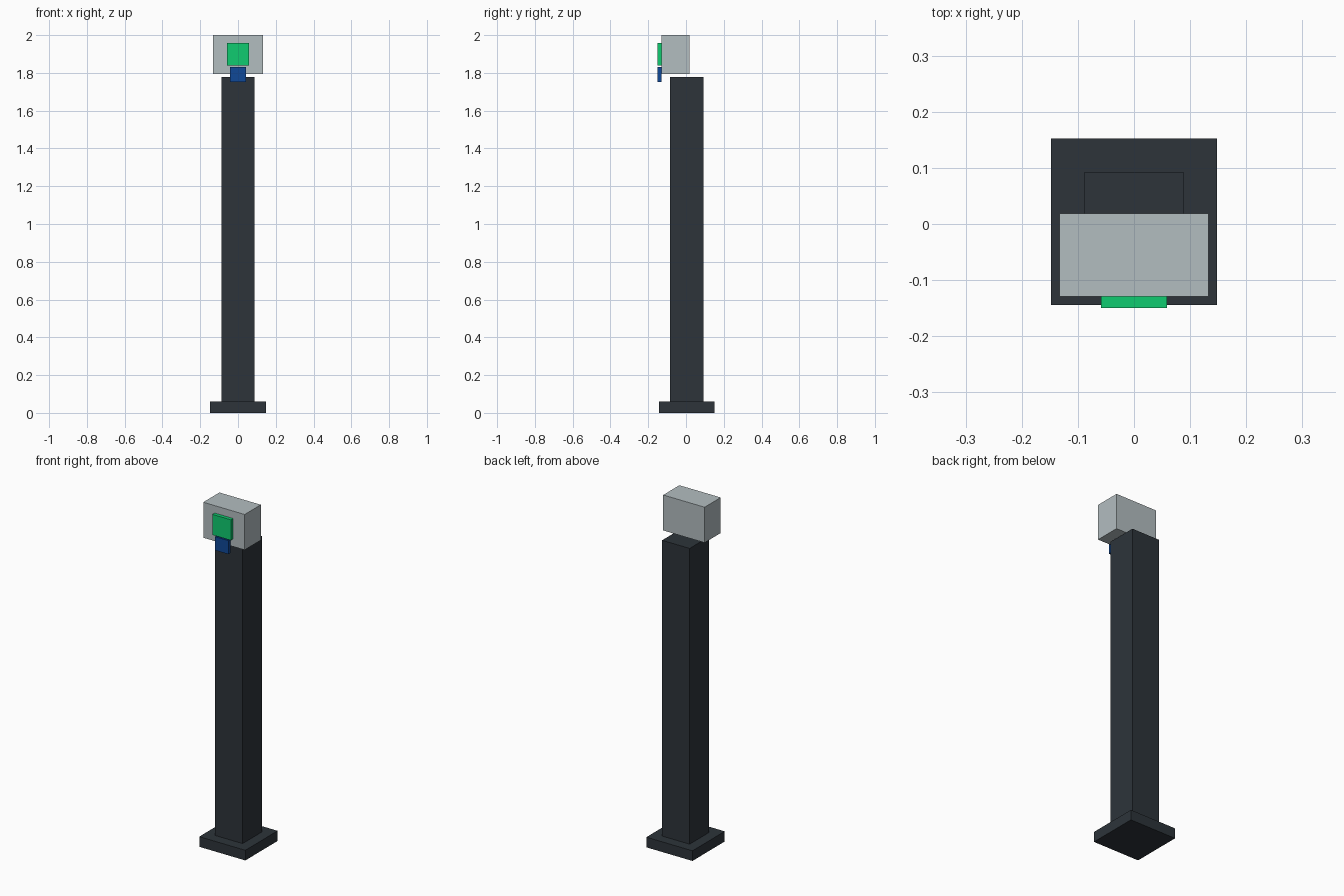
import bpy

if "Cube" in bpy.data.objects:
    bpy.data.objects.remove(bpy.data.objects["Cube"])


def material(name, rgb):
    m = bpy.data.materials.new(name)
    m.diffuse_color = (*rgb, 1.0)
    m.use_nodes = True
    m.node_tree.nodes["Principled BSDF"].inputs["Base Color"].default_value = m.diffuse_color
    return m


DARK = material("charcoal", (0.026, 0.034, 0.042))
GREY = material("light grey", (0.45, 0.51, 0.53))
GREEN = material("bright green", (0.005, 0.60, 0.16))
BLUE = material("deep blue", (0.005, 0.065, 0.31))


def box(name, width, y, z, mat):
    """Box centred on x, spanning the given y and z ranges."""
    centre = (0, sum(y) / 2, sum(z) / 2)
    bpy.ops.mesh.primitive_cube_add(size=1, location=centre)
    ob = bpy.context.object
    ob.name = name
    ob.scale = (width, y[1] - y[0], z[1] - z[0])
    bpy.ops.object.transform_apply(location=False, rotation=False, scale=True)
    ob.data.materials.append(mat)
    return ob


# Foot plate and column
box("base_plate", 0.296, (-0.144, 0.152), (0.0, 0.059), DARK)
box("post", 0.177, (-0.084, 0.093), (0.059, 1.777), DARK)

# Reader head, hovering just above the column and shifted to the front
box("head", 0.266, (-0.129, 0.019), (1.794, 2.0), GREY)

# Screen and sensor on the front face
box("screen", 0.118, (-0.150, -0.129), (1.838, 1.957), GREEN)
box("sensor", 0.085, (-0.150, -0.129), (1.753, 1.832), BLUE)
